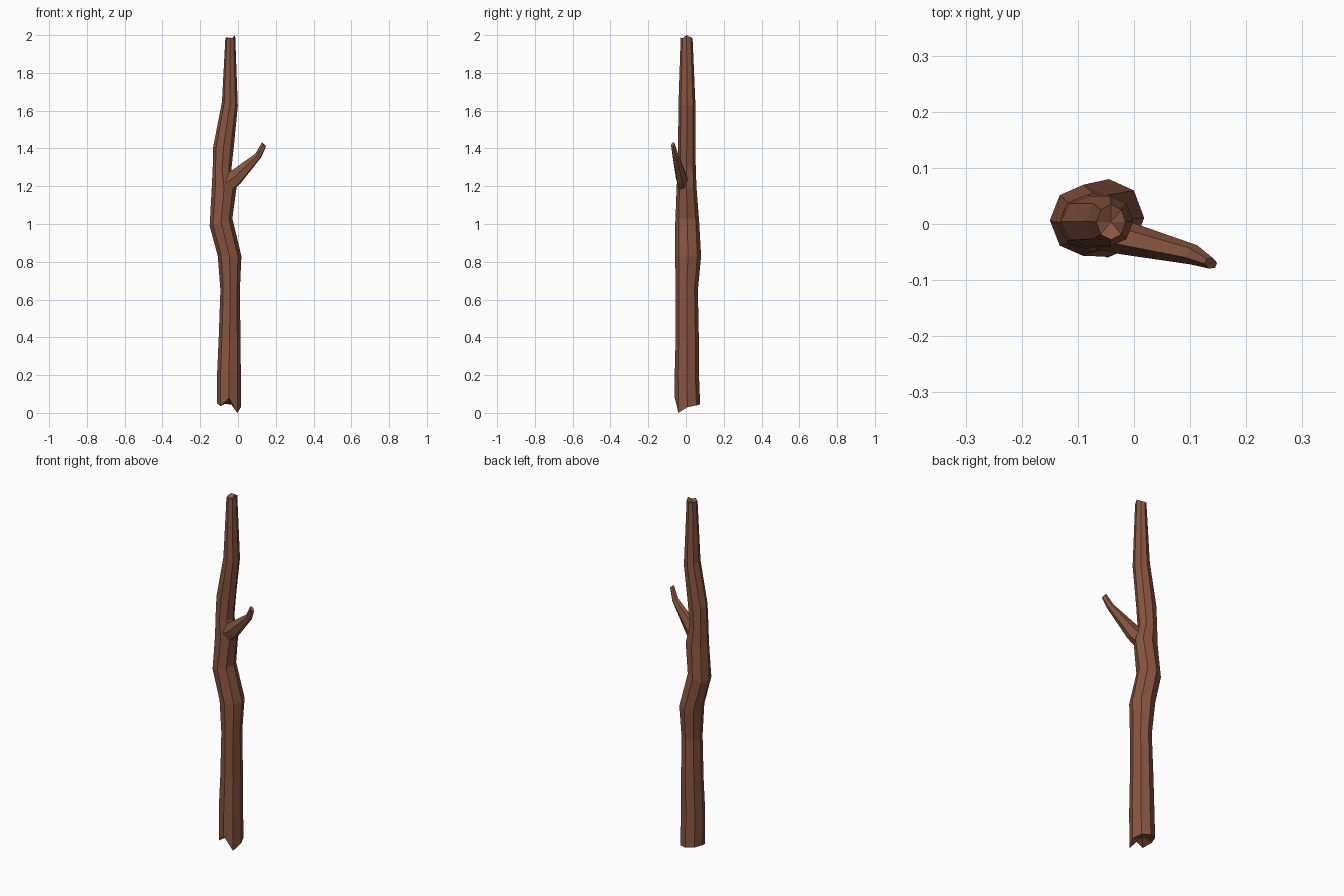
import bpy, bmesh
from math import sin, cos, tau
from mathutils import Vector

if "Cube" in bpy.data.objects:
    bpy.data.objects.remove(bpy.data.objects["Cube"])

bark = bpy.data.materials.new("bark")
bark.diffuse_color = (0.25, 0.09, 0.05, 1)
bark.use_nodes = True
bark.node_tree.nodes["Principled BSDF"].inputs["Base Color"].default_value = bark.diffuse_color


def loft(name, rings, dents=(0, 0)):
    """Skin a list of vertex rings; close both ends with a fan to a dented centre."""
    bm = bmesh.new()
    loops = [[bm.verts.new(p) for p in ring] for ring in rings]
    n = len(loops[0])
    for a, b in zip(loops, loops[1:]):
        for i in range(n):
            j = (i + 1) % n
            bm.faces.new((a[i], a[j], b[j], b[i]))
    for loop, dent in zip((loops[0], loops[-1]), dents):
        centre = sum((v.co for v in loop), Vector()) / n + Vector((0, 0, dent))
        c = bm.verts.new(centre)
        for i in range(n):
            bm.faces.new((loop[i], loop[(i + 1) % n], c))
    bmesh.ops.recalc_face_normals(bm, faces=bm.faces)
    mesh = bpy.data.meshes.new(name)
    bm.to_mesh(mesh)
    bm.free()
    mesh.materials.append(bark)
    obj = bpy.data.objects.new(name, mesh)
    bpy.context.collection.objects.link(obj)
    return obj


def trunk_ring(x0, x1, y0, y1, z, tilt=0, jag=(0,) * 8):
    """Octagon filling the given extents; tilt raises the right side."""
    cx, cy, rx, ry = (x0 + x1) / 2, (y0 + y1) / 2, (x1 - x0) / 2, (y1 - y0) / 2
    return [(cx + rx * cos(k * tau / 8), cy + ry * sin(k * tau / 8),
             z + tilt * cos(k * tau / 8) + jag[k]) for k in range(8)]


# Crooked trunk with a jagged broken foot and top
loft("trunk", [
    trunk_ring(-0.11, 0.015, -0.06, 0.075, 0,
               jag=(0.03, 0.04, 0.045, 0.05, 0.05, 0.035, 0.08, 0.0)),
    trunk_ring(-0.11, 0.015, -0.06, 0.068, 0.22),
    trunk_ring(-0.102, 0.013, -0.055, 0.068, 0.40),
    trunk_ring(-0.093, 0.01, -0.055, 0.063, 0.65),
    trunk_ring(-0.107, 0.018, -0.058, 0.08, 0.83),
    trunk_ring(-0.15, -0.03, -0.057, 0.07, 1.01, 0.02),
    trunk_ring(-0.139, -0.008, -0.05, 0.056, 1.19),
    trunk_ring(-0.134, -0.035, -0.045, 0.052, 1.29),
    trunk_ring(-0.131, -0.022, -0.042, 0.05, 1.41),
    trunk_ring(-0.085, -0.001, -0.04, 0.05, 1.635, -0.01),
    trunk_ring(-0.067, -0.015, -0.028, 0.035, 1.983,
               jag=(0.017, 0.004, 0, 0.006, 0, -0.004, 0.004, 0)),
], dents=(0.02, -0.015))


def branch_ring(centre, along, width, height):
    """Hexagon across the given direction with flat top and bottom faces."""
    along = Vector(along).normalized()
    side = along.cross(Vector((0, 0, 1))).normalized()
    up = side.cross(along)
    return [Vector(centre) + side * width * cos(k * tau / 6) + up * height * sin(k * tau / 6)
            for k in range(6)]


# Side twig with an upturned tip
loft("side_branch", [
    branch_ring((-0.065, -0.010, 1.21), (0.15, -0.04, 0.12), 0.035, 0.054),
    branch_ring((-0.015, -0.025, 1.245), (0.15, -0.04, 0.12), 0.030, 0.046),
    branch_ring((0.107, -0.055, 1.362), (0.12, -0.04, 0.14), 0.018, 0.019),
    branch_ring((0.137, -0.070, 1.420), (0.05, -0.02, 0.05), 0.010, 0.017),
])
